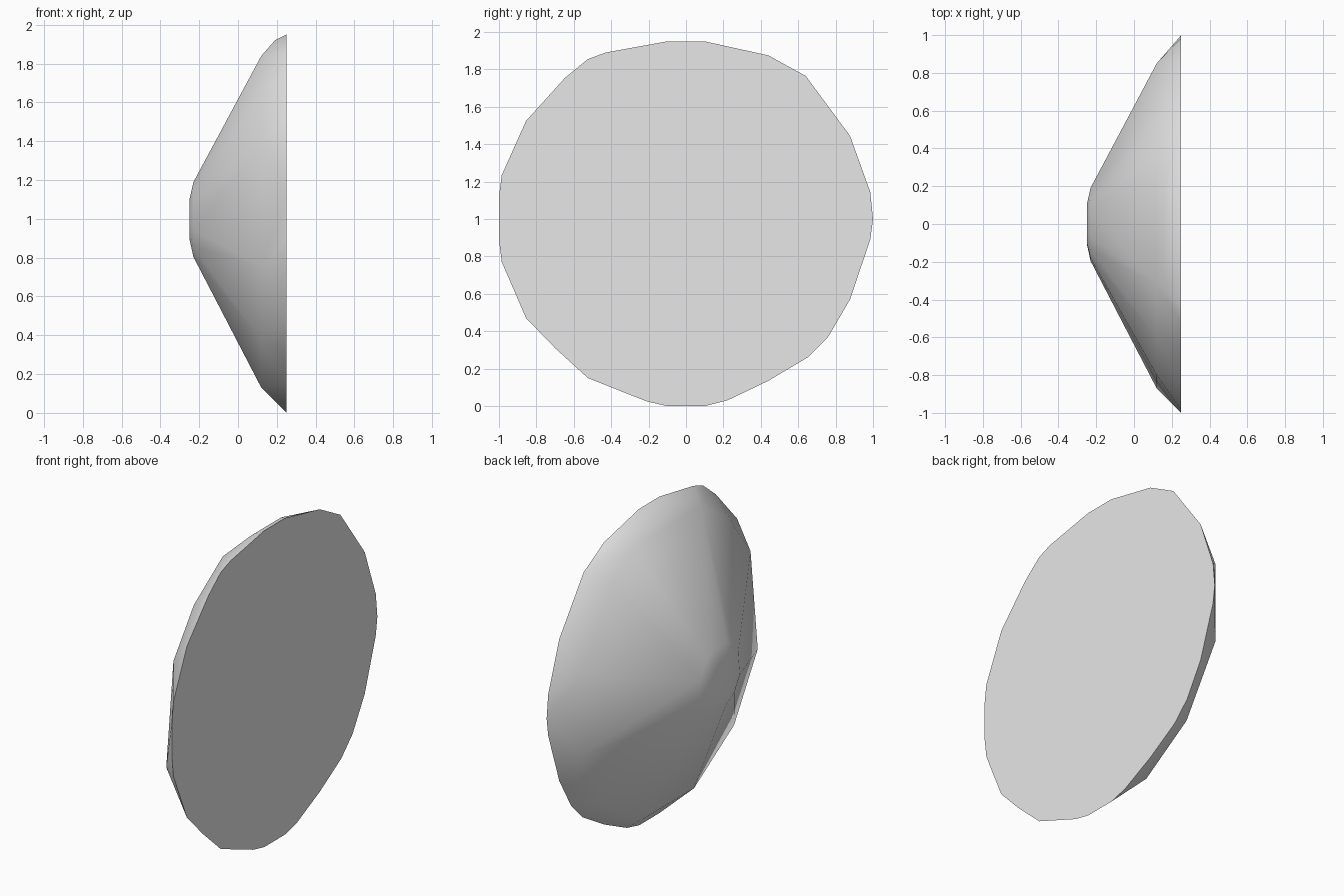
import bpy
import bmesh
import math

default_cube = bpy.data.objects.get("Cube")
if default_cube:
    bpy.data.objects.remove(default_cube, do_unlink=True)


def make_material(name, colour):
    material = bpy.data.materials.new(name)
    material.use_nodes = True
    material.diffuse_color = colour
    shader = material.node_tree.nodes["Principled BSDF"]
    shader.inputs["Base Color"].default_value = colour
    return material


def add_ring(mesh, outline, depth, scale=1.0):
    """Place a y/z outline, scaled about the dome axis, at the given depth."""
    for across, height in outline:
        mesh.verts.new((depth, across * scale, axis_height + height * scale))


axis_height = 1.0

# Irregular rim around the flat face, clockwise from the top
rim = [(.1, .95), (.44, .875), (.64, .765), (.877, .445), (.985, .145),
       (1, 0), (.985, -.11), (.877, -.43), (.76, -.63), (.65, -.74),
       (.44, -.865), (.22, -.97), (.1, -1), (-.1, -1), (-.21, -.975),
       (-.525, -.85), (-.7, -.69), (-.855, -.53), (-.985, -.23),
       (-1, -.11), (-1, .12), (-.985, .235), (-.855, .525),
       (-.647, .755), (-.525, .855), (-.43, .89), (-.1, .95)]

# Shoulder where the bevelled rim meets the cone
shoulder = [(.33, .84), (.55, .7), (.85, .25), (.85, -.25), (.6, -.65),
            (.25, -.87), (-.25, -.87), (-.64, -.63), (-.87, -.25),
            (-.8, .38), (-.6, .65), (-.32, .84)]

# Upper lip bulging slightly between rim and shoulder
upper_lip = [(-.15, .92), (.15, .92)]

# Stretch a skin over the rings from the flat face to the blunt tip
mesh = bmesh.new()
add_ring(mesh, rim, .25)
add_ring(mesh, upper_lip, .19)
add_ring(mesh, shoulder, .12)
add_ring(mesh, shoulder, -.23, .225)
add_ring(mesh, shoulder, -.25, .12)
hull = bmesh.ops.convex_hull(mesh, input=mesh.verts[:])
unused = [v for v in mesh.verts if not v.link_faces]
bmesh.ops.delete(mesh, geom=unused, context="VERTS")
bmesh.ops.dissolve_limit(mesh, angle_limit=math.radians(.2),
                         verts=mesh.verts[:], edges=mesh.edges[:])
bmesh.ops.recalc_face_normals(mesh, faces=mesh.faces[:])

data = bpy.data.meshes.new("faceted_dome")
mesh.to_mesh(data)
mesh.free()
data.materials.append(make_material("light_grey", (.8, .8, .8, 1)))
dome = bpy.data.objects.new("faceted_dome", data)
bpy.context.collection.objects.link(dome)

# Smooth cone with a crisp edge around the flat face
bpy.ops.object.select_all(action="DESELECT")
dome.select_set(True)
bpy.context.view_layer.objects.active = dome
bpy.ops.object.shade_smooth_by_angle(angle=math.radians(40))
